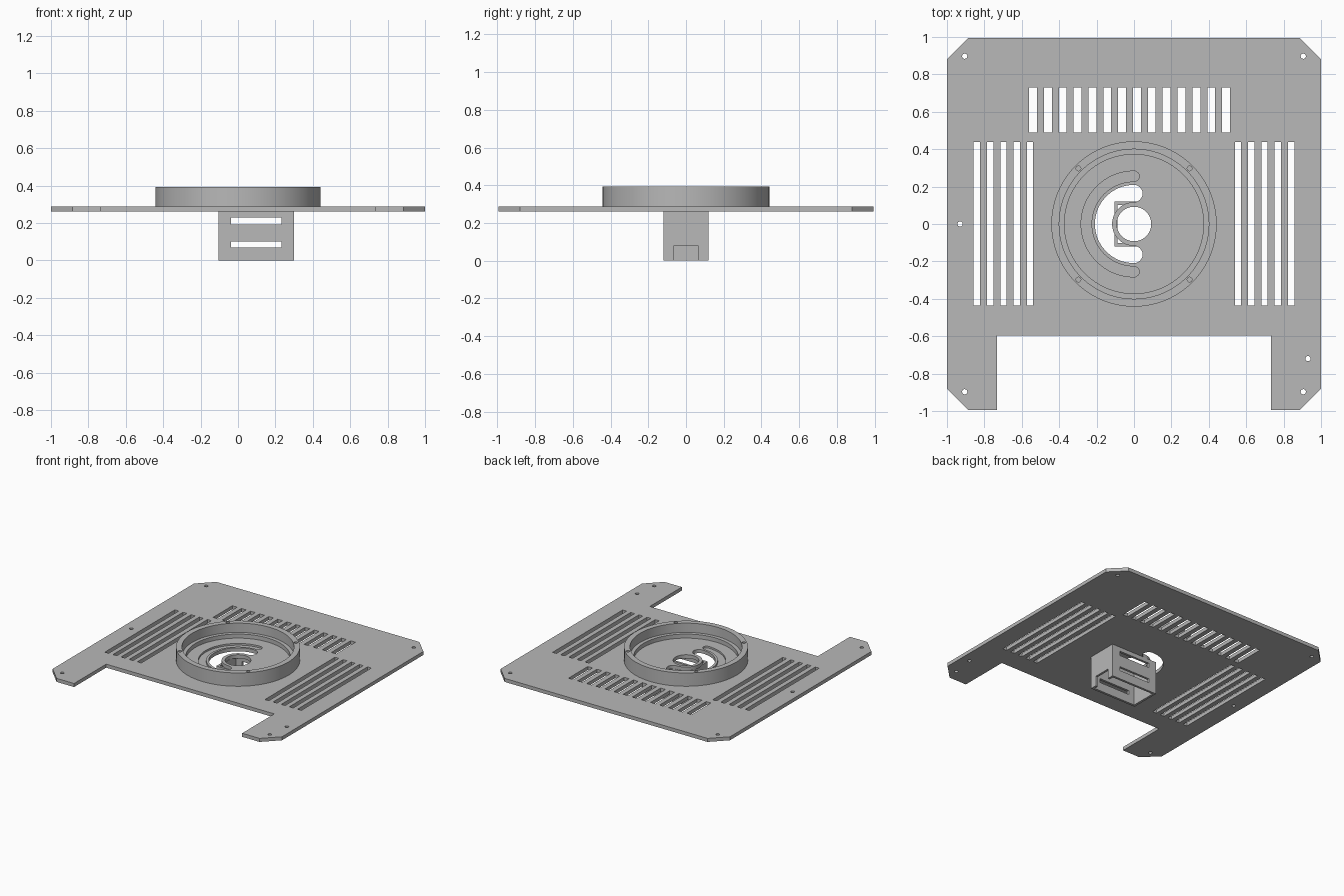
import bpy, bmesh
from math import sin, cos, pi, radians
from mathutils import Matrix

cube = bpy.data.objects.get("Cube")
if cube:
    bpy.data.objects.remove(cube, do_unlink=True)

grey = bpy.data.materials.new("plain grey")
grey.use_nodes = True
colour = (0.48, 0.48, 0.48, 1)
grey.diffuse_color = colour
grey.node_tree.nodes["Principled BSDF"].inputs["Base Color"].default_value = colour


# Outline helpers
def arc(cx, cy, r, a, b, n):
    steps = [radians(a + (b - a) * i / n) for i in range(n + 1)]
    return [(cx + r * cos(t), cy + r * sin(t)) for t in steps]


def circle(cx, cy, r, n=24):
    return arc(cx, cy, r, 0, 360, n)[:-1]


def rect(x0, x1, y0, y1):
    return [(x0, y0), (x1, y0), (x1, y1), (x0, y1)]


def c_slot(r, w):
    """Half-ring slot with rounded ends, open toward +x."""
    return (arc(0, 0, r + w, 90, 270, 48)[:-1] + arc(0, -r, w, 270, 450, 12)[:-1]
            + arc(0, 0, r - w, 270, 90, 48)[:-1] + arc(0, r, w, -90, 90, 12)[:-1])


def slab(name, loops, low, high, turn=Matrix()):
    """Extrude an outline with holes from low to high, then turn it."""
    curve = bpy.data.curves.new(name, 'CURVE')
    curve.dimensions = '2D'
    curve.fill_mode = 'BOTH'
    curve.extrude = (high - low) / 2
    for loop in loops:
        s = curve.splines.new('POLY')
        s.points.add(len(loop) - 1)
        for p, (x, y) in zip(s.points, loop):
            p.co = (x, y, 0, 1)
        s.use_cyclic_u = True
    temp = bpy.data.objects.new(name + " outline", curve)
    bpy.context.collection.objects.link(temp)
    graph = bpy.context.evaluated_depsgraph_get()
    mesh = bpy.data.meshes.new_from_object(temp.evaluated_get(graph))
    bpy.data.objects.remove(temp, do_unlink=True)
    bpy.data.curves.remove(curve)

    bm = bmesh.new()
    bm.from_mesh(mesh)
    bmesh.ops.remove_doubles(bm, verts=bm.verts, dist=1e-5)
    bm.transform(turn @ Matrix.Translation((0, 0, (low + high) / 2)))
    bmesh.ops.recalc_face_normals(bm, faces=bm.faces)
    bm.to_mesh(mesh)
    bm.free()
    mesh.name = name
    mesh.materials.clear()
    mesh.materials.append(grey)
    obj = bpy.data.objects.new(name, mesh)
    bpy.context.collection.objects.link(obj)
    bpy.ops.object.select_all(action='DESELECT')
    obj.select_set(True)
    bpy.context.view_layer.objects.active = obj
    bpy.ops.object.shade_smooth_by_angle(angle=radians(30))
    return obj


bottom, top, rim_top = 0.26, 0.288, 0.393

# Base plate: clipped corners and a wide front notch
X, Y, C, leg, notch = 1.0, 0.995, 0.115, 0.733, -0.595
outline = [(leg, -Y), (X - C, -Y), (X, -Y + C), (X, Y - C), (X - C, Y)]
outline += [(-x, y) for x, y in reversed(outline)]
outline += [(-leg, notch), (leg, notch)]
plate = [outline]

# Vent slots: one row at the back, one bank on each side
for i in range(14):
    x = -0.54 + i * 0.0794
    plate.append(rect(x - 0.021, x + 0.021, 0.49, 0.73))
for side in (-1, 1):
    for i in range(5):
        x = side * (0.556 + i * 0.071)
        plate.append(rect(x - 0.017, x + 0.017, -0.435, 0.438))

# Screw holes, centre hole, C-shaped opening and groove
holes = [(sx * 0.905, sy * 0.897) for sx in (-1, 1) for sy in (-1, 1)]
holes += [(-0.93, 0), (0.93, -0.72)]
plate += [circle(x, y, 0.014, 16) for x, y in holes]
plate += [circle(0, 0, 0.092, 48), c_slot(0.163, 0.046)]
groove = c_slot(0.255, 0.028)
slab("base_plate", plate + [groove], bottom, top)
slab("groove_floor", [groove], bottom, top - 0.014)

# Raised ring with four blind screw holes, and its inner ledge
d = 0.42 * sin(pi / 4)
screws = [circle(sx * d, sy * d, 0.013, 16) for sx in (-1, 1) for sy in (-1, 1)]
slab("ring_rim", [circle(0, 0, 0.442, 96), circle(0, 0, 0.4, 96)] + screws, top, rim_top)
slab("ring_ledge", [circle(0, 0, 0.4, 96), circle(0, 0, 0.372, 96)], top, 0.32)

# Open-bottomed box under the plate
x0, x1, half, wall = -0.105, 0.3, 0.12, 0.018
upright = Matrix.Rotation(pi / 2, 4, 'X')
side_wall = [rect(x0, x1, 0, bottom), rect(-0.037, 0.232, 0.068, 0.1),
             rect(-0.037, 0.232, 0.192, 0.228)]
slab("box_front_wall", side_wall, half - wall, half, upright)
slab("box_back_wall", side_wall, -half, wall - half, upright)

# End walls, the left one with a cable notch in its lower edge
endways = Matrix.Rotation(pi / 2, 4, 'Z') @ upright
inner, gap, h = half - wall, 0.067, 0.078
slab("box_right_wall", [rect(-inner, inner, 0, bottom)], x0, x0 + wall, endways)
slab("box_left_wall", [[(-inner, 0), (-gap, 0), (-gap, h), (gap, h), (gap, 0), (inner, 0),
                        (inner, bottom), (-inner, bottom)]], x1 - wall, x1, endways)
